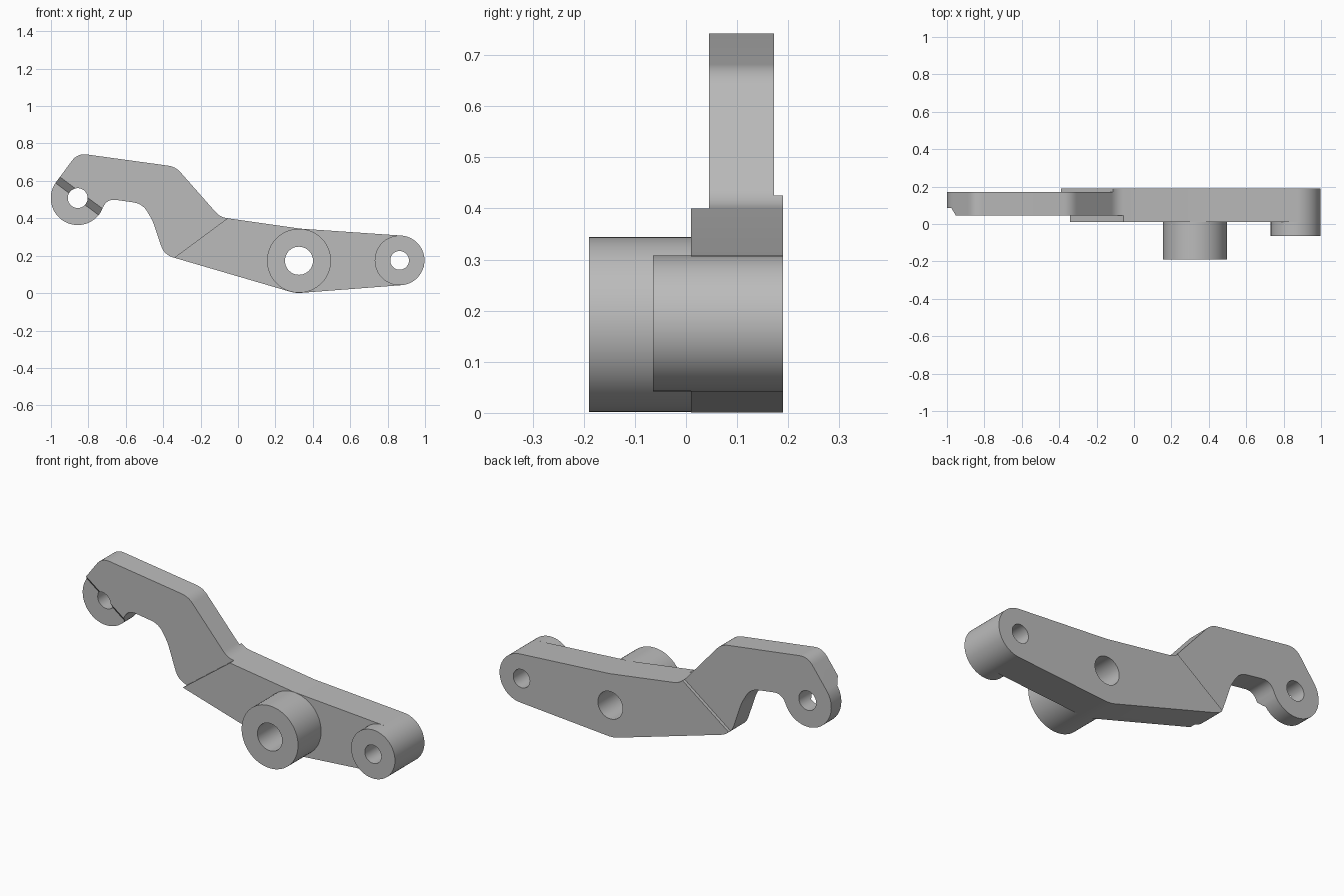
import bpy, bmesh
from math import cos, sin, radians
from mathutils import Vector

if "Cube" in bpy.data.objects:
    bpy.data.objects.remove(bpy.data.objects["Cube"])

grey = bpy.data.materials.new("plain grey")
grey.use_nodes = True
GREY = (0.5, 0.5, 0.5, 1)
grey.diffuse_color = GREY
grey.node_tree.nodes["Principled BSDF"].inputs["Base Color"].default_value = GREY


def arc(cx, cz, r, a0, a1, n=24):
    """Points of an arc in the front plane, angles in degrees."""
    angles = [radians(a0 + (a1 - a0) * i / n) for i in range(n + 1)]
    return [Vector((cx + r * cos(a), cz + r * sin(a))) for a in angles]


def fillet(prev, corner, after, cut, n=8):
    """Round a corner with a curve that starts 'cut' away from it."""
    p, c, q = Vector(prev), Vector(corner), Vector(after)
    a = c + (p - c).normalized() * cut
    b = c + (q - c).normalized() * cut
    steps = [i / n for i in range(n + 1)]
    return [a * (1 - t) ** 2 + c * 2 * t * (1 - t) + b * t * t for t in steps]


def prism(name, points, y0, y1, shift=(0, 0)):
    """Extrude a front outline from y0 to y1; shift slants the far end."""
    bm = bmesh.new()
    near = [bm.verts.new((p[0], y0, p[1])) for p in points]
    far = [bm.verts.new((p[0] + shift[0], y1, p[1] + shift[1])) for p in points]
    bm.faces.new(near)
    bm.faces.new(far[::-1])
    for i in range(len(near)):
        j = (i + 1) % len(near)
        bm.faces.new((near[i], far[i], far[j], near[j]))
    bmesh.ops.recalc_face_normals(bm, faces=bm.faces)
    mesh = bpy.data.meshes.new(name)
    bm.to_mesh(mesh)
    bm.free()
    mesh.materials.append(grey)
    obj = bpy.data.objects.new(name, mesh)
    bpy.context.collection.objects.link(obj)
    return obj


def disc(name, centre, r, y0, y1):
    return prism(name, arc(*centre, r, 0, 360, 64)[:-1], y0, y1)


def activate(obj):
    bpy.ops.object.select_all(action="DESELECT")
    obj.select_set(True)
    bpy.context.view_layer.objects.active = obj


def cut(obj, cutter):
    """Subtract the cutter for good and throw it away."""
    cutter.hide_render = True
    mod = obj.modifiers.new("cut", "BOOLEAN")
    mod.operation, mod.solver, mod.object = "DIFFERENCE", "EXACT", cutter
    activate(obj)
    bpy.ops.object.modifier_apply(modifier=mod.name)
    bpy.data.objects.remove(cutter)


def strip(a, b, side, width, grow):
    """Rectangle lying beside the line a-b."""
    a, b, side = Vector(a), Vector(b), Vector(side)
    along = (b - a).normalized() * grow
    off = side.normalized() * width
    return [a - along, b + along, b + along + off, a - along + off]


HOOK, PIVOT, TIP = (-0.857, 0.508), (0.326, 0.173), (0.864, 0.175)

# Lever outline: hook eye, underside, tip, then the top edge back to the hook
eye = arc(*HOOK, 0.144, 140, 328, 40)
belly = arc(*PIVOT, 0.172, 254, 274, 8)
tip = arc(*TIP, 0.133, -86, 86, 40)
inner_a, inner_b, inner_c = (-0.70, 0.505), (-0.51, 0.478), (-0.457, 0.388)
heel = (-0.395, 0.205)
ridge = (0.33, 0.345)
neck, shoulder, crown = (-0.094, 0.404), (-0.334, 0.676), (-0.858, 0.748)

outline = eye
outline += fillet(eye[-1], inner_a, inner_b, 0.05)
outline += fillet(inner_a, inner_b, inner_c, 0.05)
outline += fillet(inner_b, inner_c, heel, 0.02)
outline += fillet(inner_c, heel, belly[0], 0.05)
outline += belly + tip + [Vector(ridge)]
outline += fillet(tip[-1], neck, shoulder, 0.04)
outline += fillet(neck, shoulder, crown, 0.04)
outline += fillet(shoulder, crown, eye[0], 0.05)
lever = prism("lever_arm", outline, 0.01, 0.19)

# Thin the hooked half from the front and from the back
up_left = (-0.2, 0.27)
front_seam = strip((-0.34, 0.19), (-0.07, 0.39), up_left, 1.2, 0.6)
back_seam = strip((-0.39, 0.218), (-0.115, 0.423), up_left, 1.2, 0.6)
cut(lever, prism("front_cutter", front_seam, -0.1, 0.045))
cut(lever, prism("back_cutter", back_seam, 0.172, 0.3))

# Slanted step that thins the hook eye
step = strip((-0.931, 0.655), (-0.701, 0.484), (-0.6, -0.8), 0.5, 0.06)
cut(lever, prism("step_cutter", step, 0.005, 0.085, (-0.048, -0.064)))

# Round bosses on the front face
pivot_boss = disc("pivot_boss", PIVOT, 0.171, -0.19, 0.01)
tip_boss = disc("tip_boss", TIP, 0.133, -0.065, 0.01)

# Through holes
for centre, r, parts in ((HOOK, 0.053, [lever]),
                         (PIVOT, 0.075, [lever, pivot_boss]),
                         (TIP, 0.05, [lever, tip_boss])):
    for part in parts:
        cut(part, disc("hole_cutter", centre, r, -0.5, 0.5))

for part in (lever, pivot_boss, tip_boss):
    activate(part)
    bpy.ops.object.shade_smooth_by_angle(angle=radians(25))
